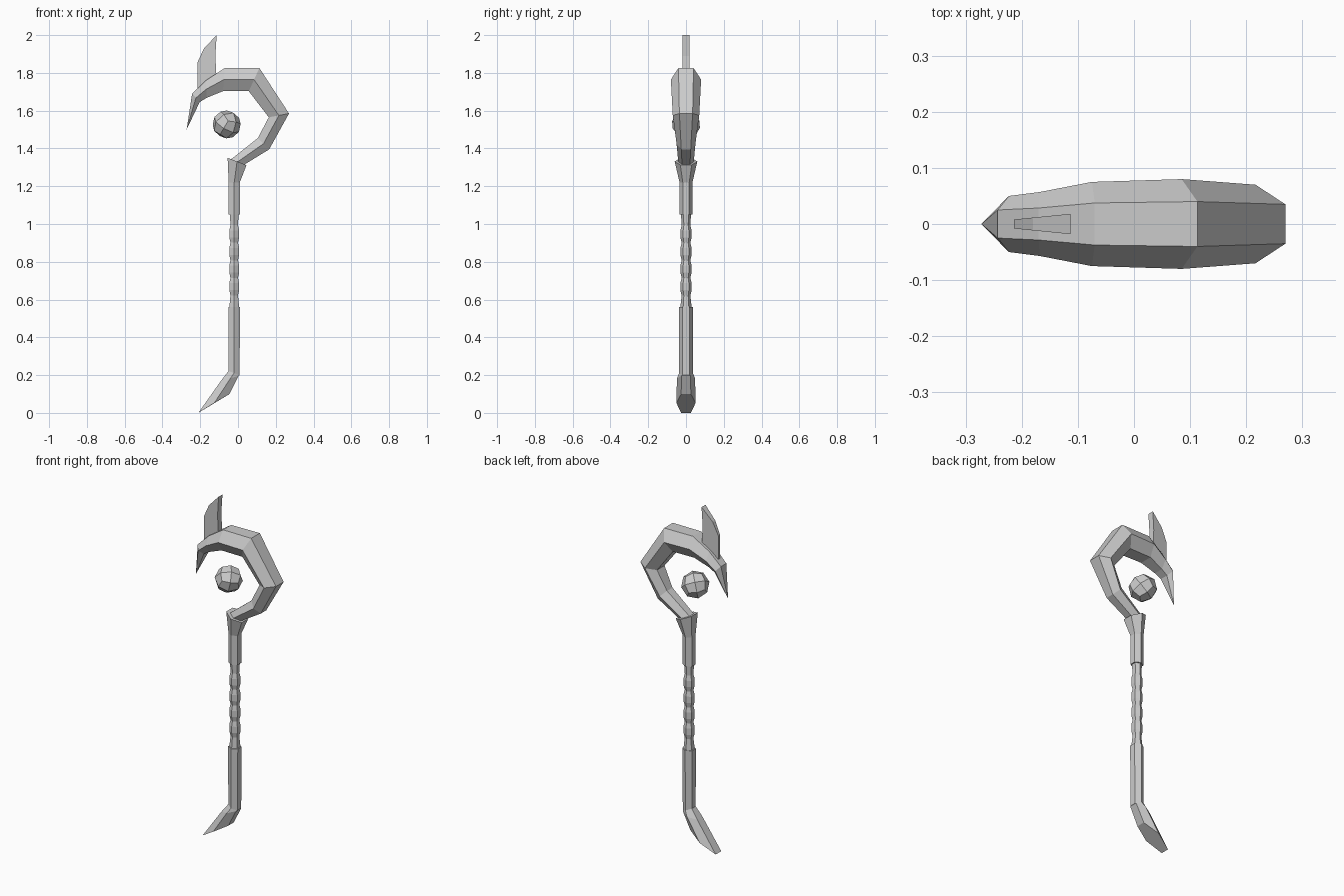
import bpy, bmesh, math
from mathutils import Euler

if "Cube" in bpy.data.objects:
    bpy.data.objects.remove(bpy.data.objects["Cube"])


def finish(name, bm):
    bmesh.ops.remove_doubles(bm, verts=bm.verts, dist=0.0001)
    bmesh.ops.recalc_face_normals(bm, faces=bm.faces)
    mesh = bpy.data.meshes.new(name)
    bm.to_mesh(mesh)
    bm.free()
    obj = bpy.data.objects.new(name, mesh)
    bpy.context.collection.objects.link(obj)
    return obj


def section(a, b, h, mid=None):
    """Six-sided ring: edge a and edge b (x, z), corners pushed out to y = +-h."""
    m = mid or ((a[0] + b[0]) / 2, (a[1] + b[1]) / 2)
    return [(a[0], h / 2, a[1]), (a[0], -h / 2, a[1]), (m[0], -h, m[1]),
            (b[0], -h / 2, b[1]), (b[0], h / 2, b[1]), (m[0], h, m[1])]


def hexa(z, r, cx=-0.02):
    w = r * math.cos(math.pi / 6)
    return section((cx - w, z), (cx + w, z), r)


def loft(name, rings):
    bm = bmesh.new()
    loops = [[bm.verts.new(p) for p in ring] for ring in rings]
    for lo, hi in zip(loops, loops[1:]):
        for i in range(6):
            j = (i + 1) % 6
            bm.faces.new((lo[i], lo[j], hi[j], hi[i]))
    bm.faces.new(loops[0])
    bm.faces.new(loops[-1])
    return finish(name, bm)


# Shaft halves
shaft_end = section((-0.05, 0.222), (0.008, 0.2), 0.036)
loft("lower_shaft", [shaft_end, hexa(0.56, 0.036)])
loft("upper_shaft", [hexa(1.05, 0.034), hexa(1.225, 0.034)])

# Beaded grip
grip = [hexa(0.55, 0.031)]
for i in range(5):
    z = 0.622 + 0.093 * i
    grip.append(hexa(z, 0.023))
    if i < 4:
        grip += [hexa(z + 0.028, 0.030), hexa(z + 0.065, 0.030)]
loft("grip", grip + [hexa(1.06, 0.027)])

# Slanted foot with an oblique cut end
loft("foot", [shaft_end,
              section((-0.09, 0.17), (0.004, 0.197), 0.048, (-0.04, 0.183)),
              section((-0.21, 0.0), (-0.045, 0.10), 0.051, (-0.125, 0.053))])

# Flared socket
loft("socket", [hexa(1.22, 0.034),
                section((-0.055, 1.35), (0.045, 1.312), 0.06)])

# Hooked head: outer edge, inner edge, half depth
hook = [((-0.272, 1.50), (-0.272, 1.50), 0.0),
        ((-0.243, 1.69), (-0.203, 1.645), 0.05),
        ((-0.17, 1.76), (-0.166, 1.668), 0.057),
        ((-0.07, 1.826), (-0.08, 1.703), 0.075),
        ((0.113, 1.826), (0.057, 1.703), 0.08),
        ((0.27, 1.585), (0.163, 1.565), 0.07),
        ((0.165, 1.395), (0.105, 1.455), 0.05),
        ((0.01, 1.30), (-0.04, 1.34), 0.04)]
bm_rings = [section(*ring) for ring in hook[1:]]
head = loft("hook_head", bm_rings)
bm = bmesh.new()
bm.from_mesh(head.data)
cap = min(bm.faces, key=lambda f: f.calc_center_median().x)
start = [v for v in bm.verts if any(
    (v.co.x - p[0]) ** 2 + (v.co.y - p[1]) ** 2 + (v.co.z - p[2]) ** 2 < 1e-8
    for p in bm_rings[0])]
cap = next(f for f in bm.faces if set(f.verts) == set(start))
tip = bmesh.ops.poke(bm, faces=[cap])["verts"][0]
tip.co = (-0.272, 0, 1.50)
bmesh.ops.recalc_face_normals(bm, faces=bm.faces)
bm.to_mesh(head.data)
bm.free()

# Flat horn, thinner along its outer edge
outline = [(-0.214, 1.69), (-0.214, 1.857), (-0.18, 1.93), (-0.113, 2.0),
           (-0.12, 1.89), (-0.113, 1.76)]
bm = bmesh.new()
sides = []
for s in (-1, 1):
    sides.append([bm.verts.new((x, s * (0.008 + 0.1 * (x + 0.214)), z))
                  for x, z in outline])
    bm.faces.new(sides[-1])
for i in range(6):
    j = (i + 1) % 6
    bm.faces.new((sides[0][i], sides[0][j], sides[1][j], sides[1][i]))
finish("horn", bm)

# Floating orb: a cube divided once and rounded to 24 flat quads
bm = bmesh.new()
bmesh.ops.create_cube(bm, size=1)
bmesh.ops.subdivide_edges(bm, edges=bm.edges[:], cuts=1, use_grid_fill=True)
for v in bm.verts:
    v.co = v.co.normalized() * 0.076
orb = finish("orb", bm)
orb.location = (-0.06, 0, 1.527)
orb.rotation_euler = Euler((math.radians(35), math.radians(10), math.radians(40)))
